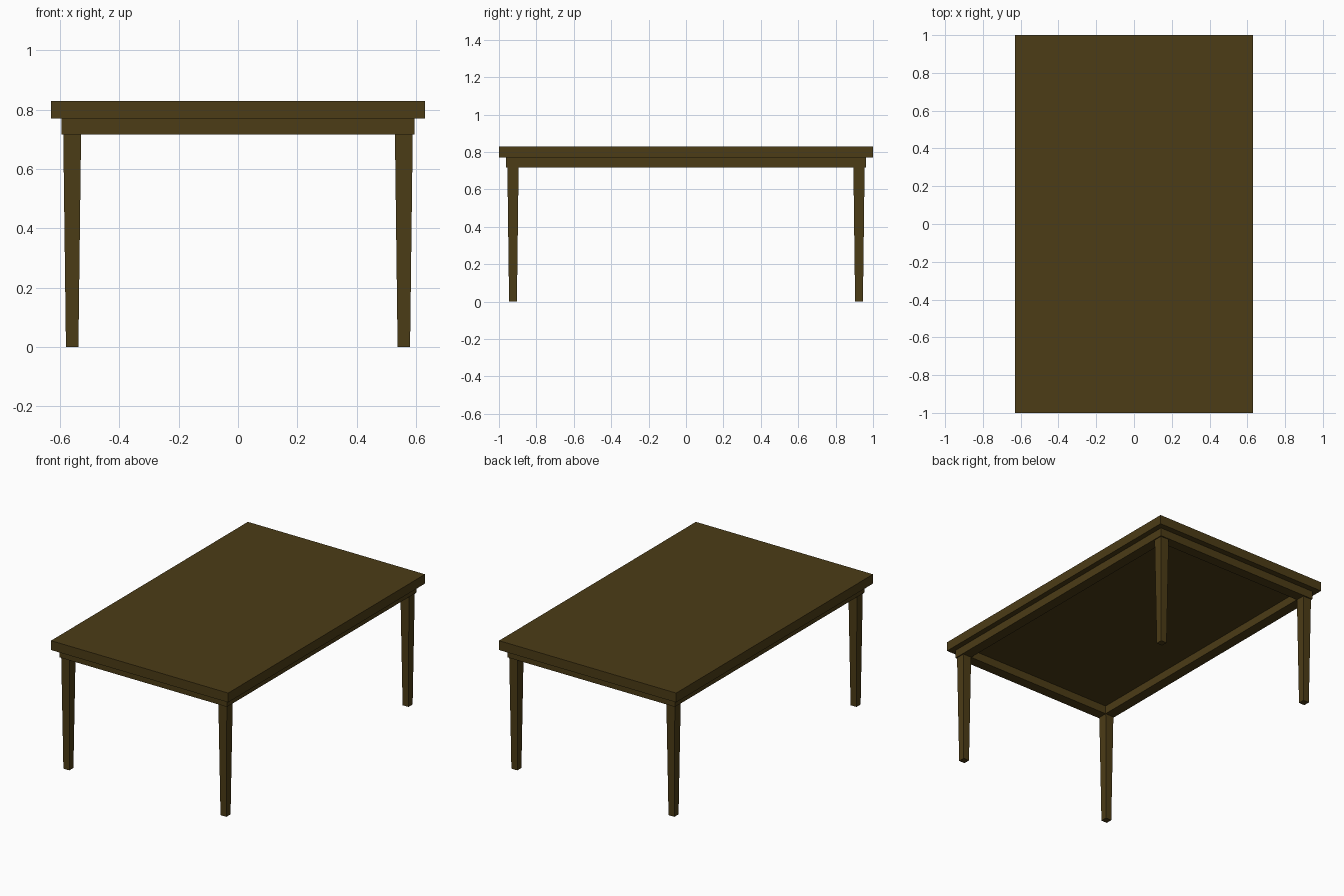
import bpy, bmesh

if "Cube" in bpy.data.objects:
    bpy.data.objects.remove(bpy.data.objects["Cube"])

wood = bpy.data.materials.new("dark_wood")
wood.diffuse_color = (0.072, 0.045, 0.008, 1)
wood.use_nodes = True
wood.node_tree.nodes["Principled BSDF"].inputs["Base Color"].default_value = wood.diffuse_color


def loft(name, rings, closed=False):
    """Bridge rectangular rings (cx, cy, half_x, half_y, z); cap the ends or close the loop."""
    bm = bmesh.new()
    loops = [[bm.verts.new((cx + sx * hx, cy + sy * hy, z))
              for sx, sy in ((-1, -1), (1, -1), (1, 1), (-1, 1))]
             for cx, cy, hx, hy, z in rings]
    pairs = list(zip(loops, loops[1:]))
    if closed:
        pairs.append((loops[-1], loops[0]))
    else:
        bm.faces.new(loops[0])
        bm.faces.new(loops[-1])
    for a, b in pairs:
        for i in range(4):
            j = (i + 1) % 4
            bm.faces.new((a[i], a[j], b[j], b[i]))
    bmesh.ops.recalc_face_normals(bm, faces=bm.faces)
    mesh = bpy.data.meshes.new(name)
    bm.to_mesh(mesh)
    bm.free()
    mesh.materials.append(wood)
    obj = bpy.data.objects.new(name, mesh)
    bpy.context.collection.objects.link(obj)
    return obj


APRON_Z, TOP_Z, HEIGHT = 0.717, 0.77, 0.83
AX, AY, T = 0.595, 0.962, 0.067

# Tabletop slab
loft("tabletop", [(0, 0, 0.63, 1.0, TOP_Z), (0, 0, 0.63, 1.0, HEIGHT)])

# Apron: open rectangular frame under the top
loft("apron", [(0, 0, AX, AY, APRON_Z), (0, 0, AX, AY, TOP_Z),
               (0, 0, AX - T, AY - T, TOP_Z), (0, 0, AX - T, AY - T, APRON_Z)], closed=True)

# Four square legs tapering to the floor
for side, sx in (("left", -1), ("right", 1)):
    for end, sy in (("front", -1), ("back", 1)):
        x, y = sx * 0.559, sy * 0.925
        loft(f"{end}_{side}_leg", [(x, y, 0.021, 0.021, 0), (x, y, 0.03, 0.03, APRON_Z)])
